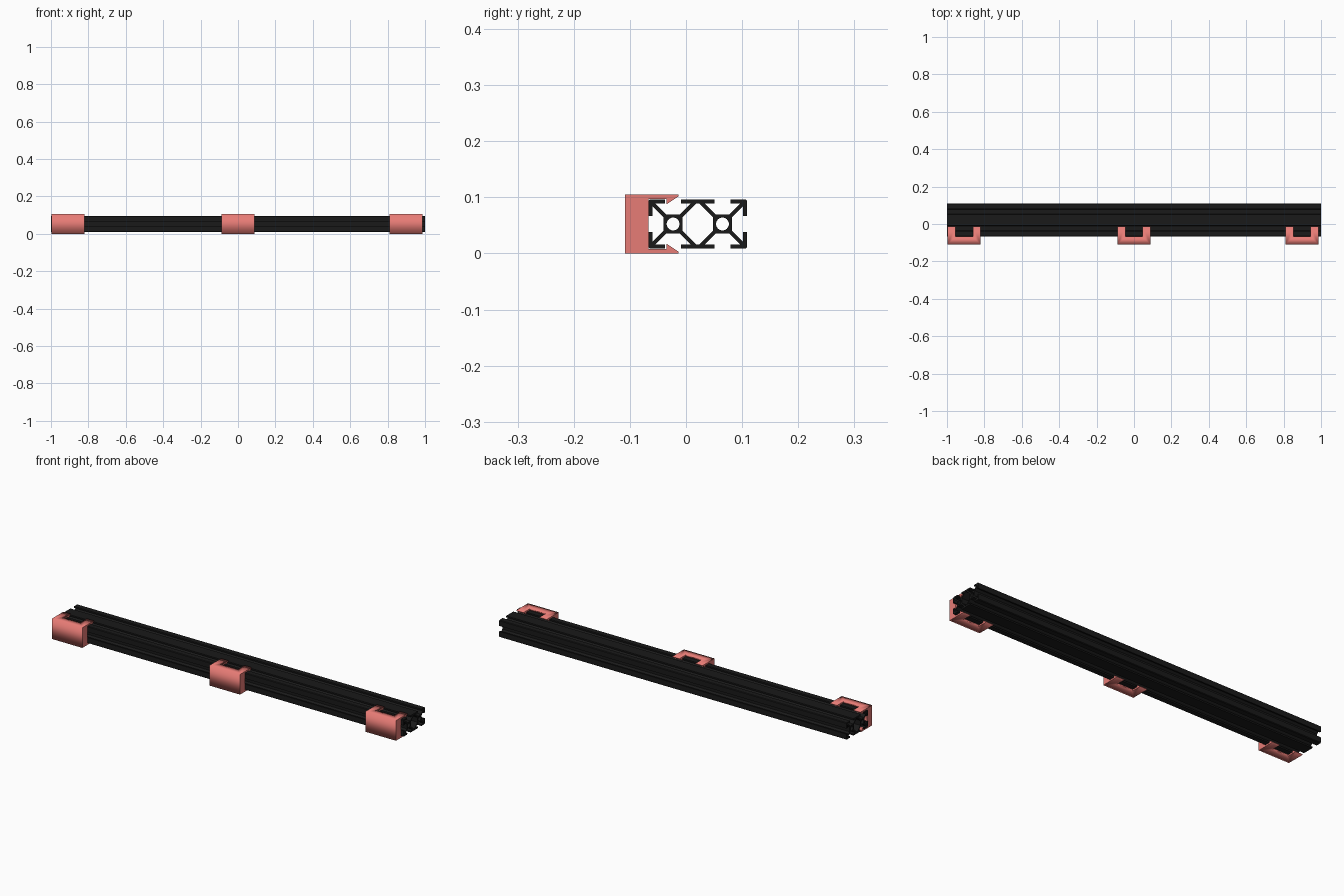
import bpy, bmesh, math
from mathutils import Matrix

if "Cube" in bpy.data.objects:
    bpy.data.objects.remove(bpy.data.objects["Cube"])

MM = 0.0044                 # one profile millimetre in model units
CY, CZ = 0.021, 0.0525      # centre of the rail section


def material(name, color):
    m = bpy.data.materials.new(name)
    m.diffuse_color = color
    m.use_nodes = True
    m.node_tree.nodes["Principled BSDF"].inputs["Base Color"].default_value = m.diffuse_color
    return m


def prism(name, loops, length, mat=None):
    """Extrude closed (y, z) loops along x; inner loops become holes."""
    cu = bpy.data.curves.new(name, 'CURVE')
    cu.dimensions, cu.fill_mode, cu.extrude = '2D', 'BOTH', length / 2
    for pts in loops:
        sp = cu.splines.new('POLY')
        sp.points.add(len(pts) - 1)
        for p, (y, z) in zip(sp.points, pts):
            p.co = (y, z, 0, 1)
        sp.use_cyclic_u = True
    ob = bpy.data.objects.new(name, cu)
    bpy.context.collection.objects.link(ob)
    bpy.ops.object.select_all(action='DESELECT')
    ob.select_set(True)
    bpy.context.view_layer.objects.active = ob
    bpy.ops.object.convert(target='MESH')
    ob = bpy.context.object
    ob.name = name
    # local x, y, z -> world y, z, x
    ob.data.transform(Matrix(((0, 0, 1, 0), (1, 0, 0, 0), (0, 1, 0, 0), (0, 0, 0, 1))))
    bm = bmesh.new()
    bm.from_mesh(ob.data)
    bmesh.ops.remove_doubles(bm, verts=bm.verts, dist=1e-5)
    bmesh.ops.recalc_face_normals(bm, faces=bm.faces)
    bm.to_mesh(ob.data)
    bm.free()
    ob.data.materials.clear()
    if mat:
        ob.data.materials.append(mat)
    return ob


def four_way(quarter):
    """Mirror a quarter outline (from +y axis to +z axis) into a full loop."""
    half = quarter + [(-y, z) for y, z in reversed(quarter)]
    full = half + [(y, -z) for y, z in reversed(half)]
    return [(CY + y * MM, CZ + z * MM) for y, z in full]


black = material("black_metal", (0.01, 0.01, 0.01, 1))
red = material("red_plastic", (0.8, 0.2, 0.18, 1))

# Double slotted rail: outline, central cavity and two round bores
outline = four_way([(13.9, 2.8), (18.3, 7.2), (18.3, 3.3), (20, 3.3), (20, 9.3),
                    (19.3, 10), (13.3, 10), (13.3, 8.3), (17.2, 8.3), (12.8, 3.9),
                    (7.2, 3.9), (2.8, 8.3), (6.7, 8.3), (6.7, 10)])
cavity = four_way([(6.1, 2.8), (0.6, 8.3)])
bores = [[(CY + (c + 2.6 * math.cos(a)) * MM, CZ + 2.6 * math.sin(a) * MM)
          for a in (math.tau * i / 32 for i in range(32))] for c in (-10, 10)]
rail = prism("slotted_rail", [outline, cavity] + bores, 2.0, black)
bpy.ops.object.shade_smooth_by_angle(angle=math.radians(30))

# Clip: block with barbed arms above and below that snap into the rail slots
upper = [(-0.109, 0.0525), (-0.109, 0), (-0.013, 0), (-0.013, 0.003), (-0.035, 0.0175),
         (-0.035, 0.0075), (-0.067, 0.0075)]
profile = upper[1:] + [(y, 2 * CZ - z) for y, z in reversed(upper[1:])]
clip = prism("clip_middle", [profile], 0.176, red)

# Notch splits each arm into two fingers
cutter = prism("notch_cutter", [[(-0.066, -0.05), (0.05, -0.05), (0.05, 0.15), (-0.066, 0.15)]], 0.092)
cutter.hide_render = True
mod = clip.modifiers.new("notch", 'BOOLEAN')
mod.object, mod.operation, mod.solver = cutter, 'DIFFERENCE', 'EXACT'
bpy.context.view_layer.objects.active = clip
bpy.ops.object.modifier_apply(modifier=mod.name)
bpy.data.objects.remove(cutter)

# End clips share the middle clip's mesh
for name, x in (("clip_left", -0.908), ("clip_right", 0.898)):
    ob = bpy.data.objects.new(name, clip.data)
    ob.location.x = x
    bpy.context.collection.objects.link(ob)
